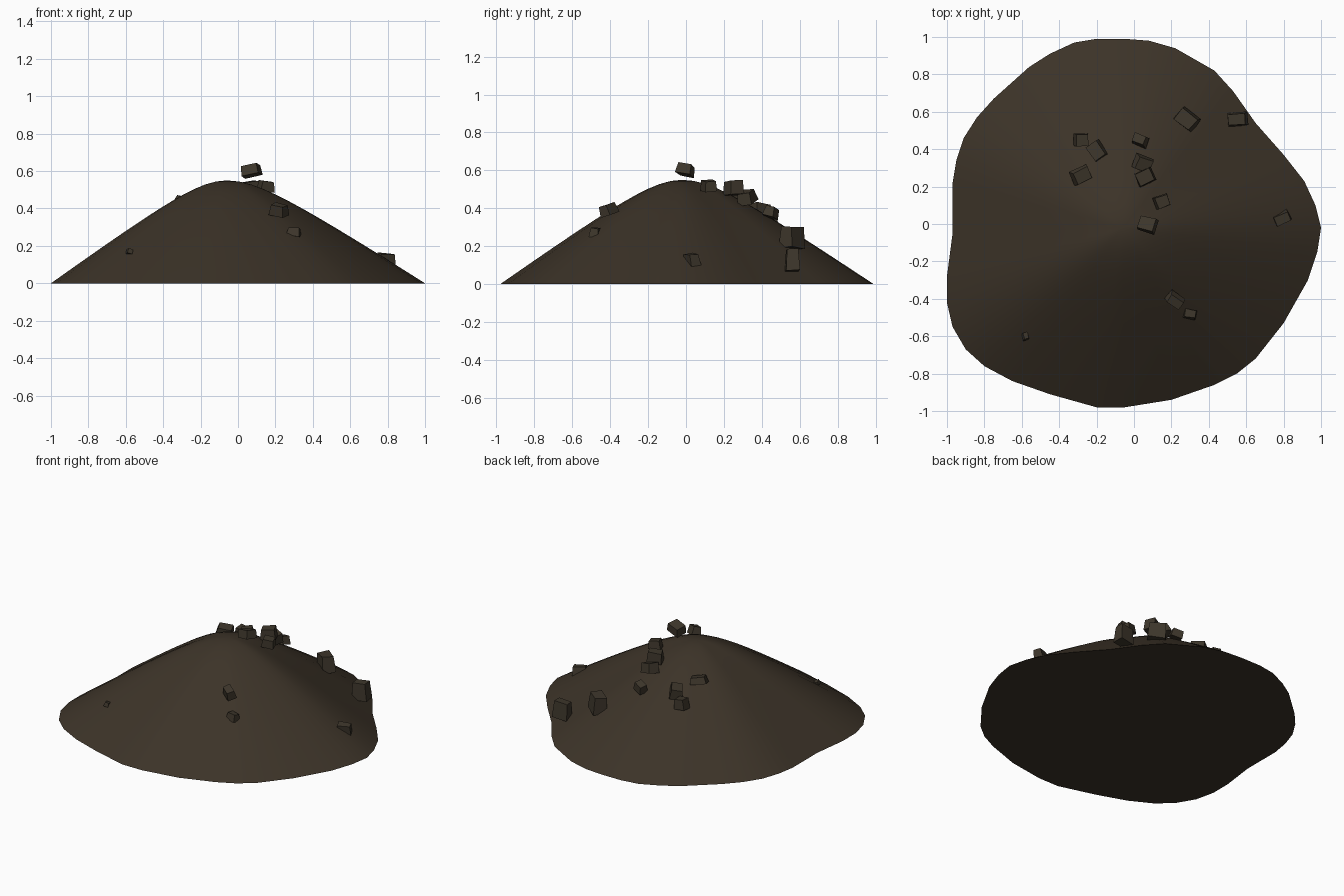
import bpy, bmesh, math, random
from mathutils import Vector, Euler

random.seed(4)
default = bpy.data.objects.get("Cube")
if default:
    bpy.data.objects.remove(default)


def material(name, rgb):
    mat = bpy.data.materials.new(name)
    mat.use_nodes = True
    mat.diffuse_color = (*rgb, 1)
    mat.node_tree.nodes["Principled BSDF"].inputs["Base Color"].default_value = (*rgb, 1)
    return mat


def finish(bm, name, mat):
    bmesh.ops.recalc_face_normals(bm, faces=bm.faces)
    mesh = bpy.data.meshes.new(name)
    bm.to_mesh(mesh)
    bm.free()
    mesh.materials.append(mat)
    obj = bpy.data.objects.new(name, mesh)
    bpy.context.collection.objects.link(obj)
    return obj


soil = material("dark soil", (0.045, 0.033, 0.021))
stone = material("brown stone", (0.047, 0.037, 0.024))

# Mound: rings shrinking from the ground outline to a rounded peak
outline = [(1, -.02), (.97, .1), (.91, .23), (.8, .37), (.65, .54), (.53, .71),
           (.43, .82), (.22, .94), (.08, .98), (-.05, .99), (-.2, .99), (-.32, .97),
           (-.45, .91), (-.56, .84), (-.75, .67), (-.84, .57), (-.91, .46),
           (-.95, .34), (-.97, .22), (-.97, -.05), (-1, -.28), (-1, -.42),
           (-.97, -.55), (-.9, -.67), (-.8, -.76), (-.65, -.84), (-.45, -.91),
           (-.2, -.98), (-.05, -.98), (.2, -.94), (.43, -.86), (.55, -.8),
           (.65, -.72), (.8, -.53), (.93, -.3), (.98, -.15)]
peak = Vector((-.06, -.02))
peak_height, roundness, ring_count = .55, .22, 16


def mound_height(t):
    def soft(v):
        return math.hypot(v, roundness) - roundness
    return peak_height * (1 - soft(t) / soft(1))


bm = bmesh.new()
rings = []
for i in range(ring_count):
    t = 1 - i / ring_count
    ring = []
    for point in outline:
        p = peak.lerp(Vector(point), t)
        ring.append(bm.verts.new((p.x, p.y, mound_height(t))))
    rings.append(ring)
top = bm.verts.new((peak.x, peak.y, peak_height))
count = len(outline)
for j in range(count):
    k = (j + 1) % count
    for low, high in zip(rings, rings[1:]):
        bm.faces.new((low[j], low[k], high[k], high[j]))
    bm.faces.new((rings[-1][j], rings[-1][k], top))
bm.faces.new(rings[0])
mound = finish(bm, "mound", soil)
bpy.context.view_layer.objects.active = mound
mound.select_set(True)
bpy.ops.object.shade_smooth_by_angle(angle=math.radians(30))


# Loose rocks: chipped, tapered blocks
def rock(name, place, size, turn):
    bm = bmesh.new()
    bmesh.ops.create_cube(bm, size=1)
    tilt = Euler((random.uniform(-.3, .3), random.uniform(-.3, .3), math.radians(turn)))
    for v in bm.verts:
        taper = .85 if v.co.z > 0 else 1
        v.co = Vector(c * s * taper * random.uniform(.9, 1.08) for c, s in zip(v.co, size))
        v.co.rotate(tilt)
    obj = finish(bm, name, stone)
    obj.location = place


# Position, size and turn of each rock
rocks = [((.07, 0, .605), (.1, .08, .06), -15),
         ((.15, .12, .52), (.08, .07, .06), 20),
         ((.06, .25, .51), (.1, .08, .08), 25),
         ((.05, .32, .46), (.1, .08, .07), -20),
         ((.03, .45, .38), (.08, .06, .06), -20),
         ((-.2, .39, .39), (.08, .1, .07), 35),
         ((-.28, .45, .35), (.08, .07, .07), 0),
         ((-.28, .26, .44), (.1, .08, .05), 25),
         ((.28, .56, .25), (.12, .09, .12), -38),
         ((.55, .56, .13), (.11, .07, .12), 5),
         ((.79, .03, .13), (.1, .06, .07), 25),
         ((.22, -.41, .395), (.09, .06, .06), -35),
         ((.3, -.48, .275), (.07, .05, .05), -10),
         ((-.58, -.6, .17), (.03, .04, .03), 15)]
for number, (place, size, turn) in enumerate(rocks, 1):
    rock(f"rock_{number}", place, size, turn)
